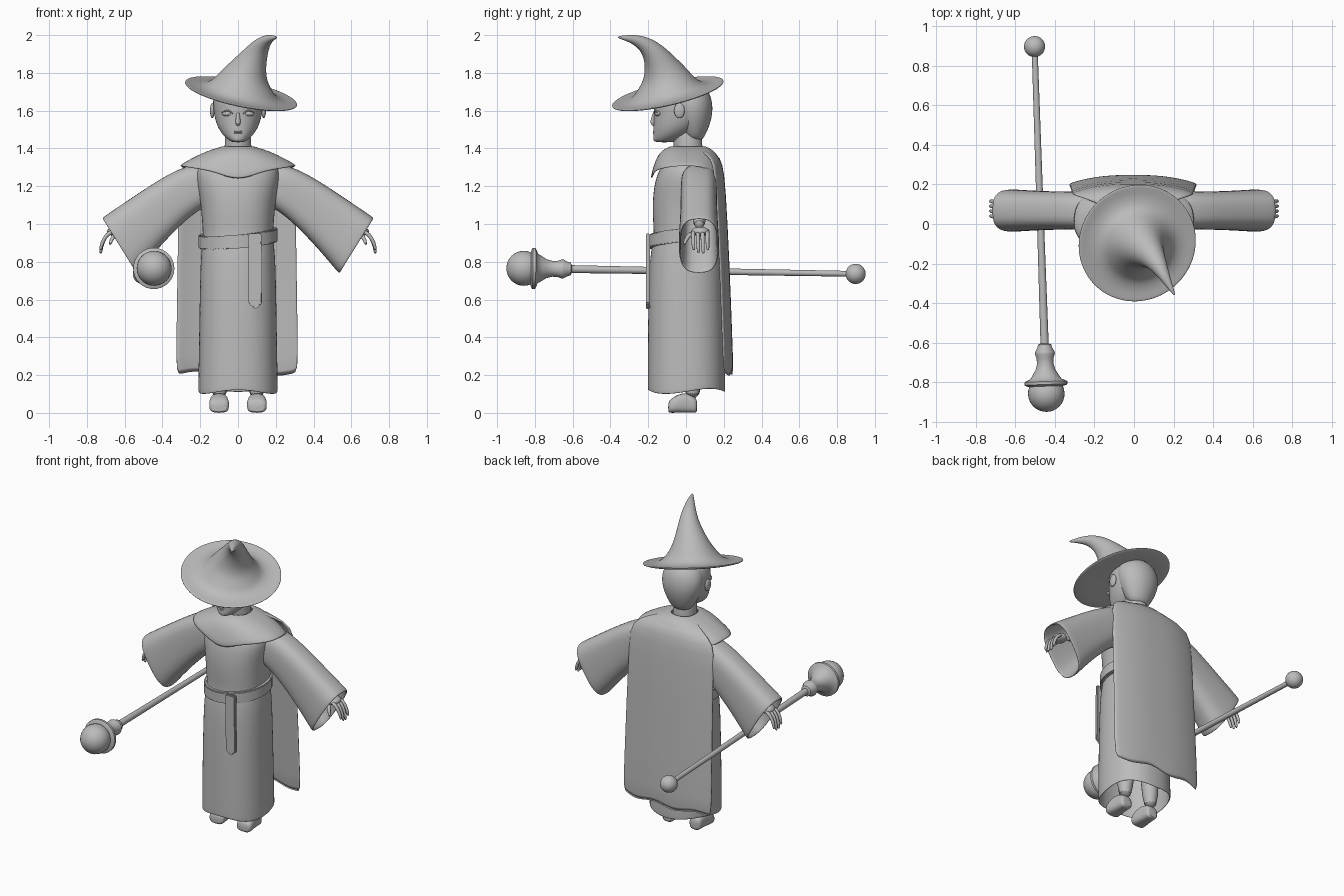
import bpy, bmesh, math
from mathutils import Vector as V

if "Cube" in bpy.data.objects:
    bpy.data.objects.remove(bpy.data.objects["Cube"])

grey = bpy.data.materials.new("plain_grey")
grey.use_nodes = True
grey.diffuse_color = (0.5, 0.5, 0.5, 1)
grey.node_tree.nodes["Principled BSDF"].inputs["Base Color"].default_value = (0.5, 0.5, 0.5, 1)
X, Y, Z = V((1, 0, 0)), V((0, 1, 0)), V((0, 0, 1))


def finish(name, bm, subdiv=0, thick=0):
    bmesh.ops.recalc_face_normals(bm, faces=bm.faces)
    mesh = bpy.data.meshes.new(name)
    bm.to_mesh(mesh)
    bm.free()
    ob = bpy.data.objects.new(name, mesh)
    bpy.context.collection.objects.link(ob)
    mesh.materials.append(grey)
    if thick:
        m = ob.modifiers.new("thickness", "SOLIDIFY")
        m.thickness, m.offset = thick, -1
    if subdiv:
        m = ob.modifiers.new("smooth", "SUBSURF")
        m.levels = m.render_levels = subdiv
    bpy.ops.object.select_all(action="DESELECT")
    bpy.context.view_layer.objects.active = ob
    ob.select_set(True)
    bpy.ops.object.shade_smooth_by_angle(angle=math.radians(50))
    return ob


def skin(bm, rows, wrap=True):
    """Join successive rows of points with quads."""
    vs = [[bm.verts.new(p) for p in row] for row in rows]
    for a, b in zip(vs, vs[1:]):
        n = len(a)
        for i in range(n if wrap else n - 1):
            j = (i + 1) % n
            bm.faces.new((a[i], a[j], b[j], b[i]))
    return vs


def loft(name, rings, n=24, caps=(True, True), power=2, subdiv=2, thick=0):
    """Rings are (centre, half axis, half axis), rounded by a superellipse power."""
    def sp(t):
        return math.copysign(abs(t) ** (2 / power), t)
    rows = []
    for c, u, v in rings:
        angs = [math.tau * i / n for i in range(n)]
        rows.append([V(c) + V(u) * sp(math.cos(a)) + V(v) * sp(math.sin(a)) for a in angs])
    bm = bmesh.new()
    vs = skin(bm, rows)
    if caps[0]:
        bm.faces.new(vs[0])
    if caps[1]:
        bm.faces.new(vs[-1])
    return finish(name, bm, subdiv, thick)


def level(z, y, rx, ry, x=0):
    return ((x, y, z), X * rx, Y * ry)


def tube(name, pts, radii, n=10, subdiv=1):
    pts = [V(p) for p in pts]
    rings = []
    for i, (p, r) in enumerate(zip(pts, radii)):
        t = (pts[min(i + 1, len(pts) - 1)] - pts[max(i - 1, 0)]).normalized()
        u = t.cross(Y if abs(t.y) < 0.8 else X).normalized()
        rings.append((p, u * r, t.cross(u) * r))
    return loft(name, rings, n, subdiv=subdiv)


def ball(name, c, size):
    bm = bmesh.new()
    bmesh.ops.create_uvsphere(bm, u_segments=32, v_segments=16, radius=1)
    for v in bm.verts:
        v.co = V([a + b * s for a, b, s in zip(c, v.co, size)])
    return finish(name, bm)


# Robe: hollow skirt and torso
robe = loft("robe", [level(*r) for r in [
    (0.11, 0.003, 0.212, 0.207), (0.14, 0.003, 0.212, 0.207), (0.5, 0, 0.206, 0.203),
    (0.84, 0, 0.2, 0.195), (0.92, 0.005, 0.186, 0.175), (1.0, 0.005, 0.19, 0.18),
    (1.12, 0.01, 0.2, 0.19), (1.24, 0.02, 0.225, 0.185), (1.31, 0.03, 0.22, 0.16),
    (1.37, 0.03, 0.12, 0.1)]], caps=(False, True), power=2.3, thick=0.008)
for v in robe.data.vertices:
    if v.co.z < 0.12:
        v.co.z += 0.012 * math.sin(3 * math.atan2(v.co.y, v.co.x)) + 0.05 * max(0, v.co.y)

# Belt with a hanging pointed tail
belt_rings = []
for i in range(48):
    a = math.tau * i / 48
    out = V((math.cos(a), math.sin(a), 0))
    c = V((0.196 * out.x, 0.188 * out.y + 0.002, 0.925 + 0.018 * out.x + 0.018 * out.y))
    belt_rings.append([c + out * s * 0.013 + Z * h * 0.036 for s, h in ((-1, -1), (1, -1), (1, 1), (-1, 1))])
bm = bmesh.new()
skin(bm, belt_rings + belt_rings[:1])
bmesh.ops.remove_doubles(bm, verts=bm.verts, dist=0.0001)
bmesh.ops.bevel(bm, geom=[e for e in bm.edges if abs((e.verts[0].co - e.verts[1].co).z) < 0.02],
                offset=0.005, segments=2, affect="EDGES")
finish("belt", bm)
bm = bmesh.new()
front = [bm.verts.new((x, -0.213, z)) for x, z in
         ((0.055, 0.95), (0.125, 0.95), (0.128, 0.58), (0.092, 0.548), (0.056, 0.58))]
face = bm.faces.new(front)
back = bmesh.ops.extrude_face_region(bm, geom=[face])["geom"]
bmesh.ops.translate(bm, vec=Y * 0.022, verts=[g for g in back if isinstance(g, bmesh.types.BMVert)])
bmesh.ops.bevel(bm, geom=bm.edges[:], offset=0.005, segments=2, affect="EDGES")
finish("belt_tail", bm)

# Shoulder mantle with a dipped front edge
rows = []
for rx, yf, yb, z, drop in ((0.075, -0.07, 0.09, 1.415, 0), (0.1, -0.1, 0.12, 1.405, 0),
                            (0.17, -0.145, 0.165, 1.385, 0.1), (0.25, -0.172, 0.19, 1.345, 0.5),
                            (0.31, -0.19, 0.205, 1.312, 1)):
    row = []
    for i in range(48):
        a = math.tau * i / 48
        c, s = math.cos(a), math.sin(a)
        k = 0.75 if s > 0 else 1
        dip = 0.035 * abs(s) ** 2 + 0.038 * max(0, -s) ** 14 + 0.05 * max(0, s) ** 2
        row.append((rx * math.copysign(abs(c) ** k, c), (yb if s > 0 else -yf) * math.copysign(abs(s) ** k, s),
                    z - dip * drop))
    rows.append(row)
bm = bmesh.new()
skin(bm, rows)
finish("shoulder_mantle", bm, 1, 0.012)

# Cape hanging down the back
rows = []
for z, w, y in ((1.4, 0.1, 0.1), (1.375, 0.2, 0.165), (1.32, 0.305, 0.195), (1.2, 0.312, 0.21),
                (0.8, 0.318, 0.23), (0.4, 0.324, 0.245), (0.2, 0.327, 0.252)):
    rows.append([(-0.005 + w * u, y - 0.045 * abs(u) ** 2.5,
                  z + (0.012 * math.sin(7 * u) if z < 0.3 else 0)) for u in [i / 10 - 1 for i in range(21)]])
bm = bmesh.new()
skin(bm, rows, wrap=False)
finish("cape", bm, 1, 0.014)

# Sleeves, hands, legs, boots, ears and eyes on both sides
for side, s in (("left", 1), ("right", -1)):
    def at(x, y, z):
        return V((s * x, y, z))
    loft(side + "_sleeve", [(at(x, 0.068, z), at(hx, 0, hz), Y * hy) for x, z, hx, hz, hy in (
        (0.13, 1.22, 0.01, 0.11, 0.09), (0.24, 1.195, 0.04, 0.115, 0.098), (0.35, 1.125, 0.062, 0.115, 0.096),
        (0.49, 1.01, 0.08, 0.125, 0.1), (0.6, 0.91, 0.09, 0.144, 0.107), (0.628, 0.884, 0.093, 0.148, 0.108))],
        caps=(True, False), power=2.8, thick=0.012)
    tube(side + "_forearm", [at(0.3, 0.07, 1.15), at(0.5, 0.07, 1.04), at(0.6, 0.07, 0.985)], [0.045, 0.04, 0.032])
    ball(side + "_palm", at(0.648, 0.075, 0.96), (0.045, 0.05, 0.025))
    for i, tip in enumerate((0.862, 0.845, 0.842, 0.86)):
        y = 0.038 + 0.025 * i
        tube(f"{side}_finger_{i + 1}", [at(0.66, y, 0.962), at(0.695, y, 0.945), at(0.718, y, 0.905),
             at(0.727, y + 0.003, tip + 0.01), at(0.726, y + 0.003, tip)], [0.013, 0.012, 0.011, 0.009, 0.005], 8)
    tube(side + "_thumb", [at(0.63, 0.04, 0.955), at(0.665, 0.005, 0.935), at(0.68, -0.012, 0.885)],
         [0.014, 0.013, 0.008], 8)
    tube(side + "_leg", [at(0.09, 0.03, 0.5), at(0.095, 0.035, 0.25), at(0.1, 0.035, 0.06)], [0.07, 0.055, 0.042], 16)
    loft(side + "_boot", [(at(0.1 + k * 0.1, y, h), X * w, Z * h) for y, h, w, k in (
        (0.06, 0.035, 0.036, 0), (0.045, 0.043, 0.042, 0), (0.0, 0.054, 0.044, 0), (-0.04, 0.05, 0.052, 0),
        (-0.08, 0.038, 0.055, 0), (-0.095, 0.028, 0.045, 0))], 16, power=3, subdiv=1)
    ball(side + "_ear", at(0.136, -0.035, 1.6), (0.012, 0.028, 0.04))
    ball(side + "_eye", at(0.056, -0.148, 1.585), (0.03, 0.018, 0.015))
    tube(side + "_upper_lid", [at(0.024, -0.166, 1.58), at(0.04, -0.168, 1.597), at(0.062, -0.164, 1.602),
                               at(0.088, -0.15, 1.588)], [0.003, 0.005, 0.005, 0.003], 8)

# Head, hair and neck
loft("neck", [level(1.36, 0.015, 0.08, 0.08), level(1.42, 0.01, 0.068, 0.075), level(1.54, 0.0, 0.068, 0.08)])
loft("head", [level(*r) for r in [
    (1.432, -0.115, 0.03, 0.05), (1.445, -0.105, 0.052, 0.07), (1.475, -0.075, 0.085, 0.098),
    (1.52, -0.045, 0.112, 0.128), (1.57, -0.025, 0.126, 0.145), (1.62, -0.018, 0.134, 0.155),
    (1.68, -0.018, 0.13, 0.153), (1.73, -0.02, 0.105, 0.12), (1.76, -0.02, 0.05, 0.06)]])
loft("hair", [((0, y, z), X * w, V((0, d, -0.1 * d))) for z, y, w, d in [
    (1.44, 0.045, 0.055, 0.035), (1.48, 0.04, 0.085, 0.065), (1.54, 0.037, 0.115, 0.092), (1.6, 0.035, 0.134, 0.107),
    (1.66, 0.03, 0.136, 0.11), (1.72, 0.02, 0.11, 0.1), (1.755, 0.01, 0.06, 0.06)]])
tube("nose", [(0, -0.166, 1.595), (0, -0.172, 1.565), (0, -0.178, 1.535), (0, -0.166, 1.52)],
     [0.008, 0.011, 0.016, 0.009], 10)
for part, z, y in (("upper_lip", 1.489, -0.164), ("lower_lip", 1.479, -0.163)):
    ball(part, (0, y, z), (0.026, 0.012, 0.006))

# Hat: tilted brim flowing into a crown that curls forward and to the left
hat = []
brim_mid, tilt = V((0.015, -0.095, 1.684)), V((0.21, -0.23, 1)).normalized()
for lift, r in ((0.006, 0.08), (0.0, 0.16), (-0.006, 0.25), (0.0, 0.302), (0.008, 0.306),
                (0.012, 0.298), (0.006, 0.25), (0.016, 0.195), (0.05, 0.16)):
    hat.append((brim_mid + tilt * lift, tilt, r))
for c, t, r in (((0.036, -0.11, 1.785), (0.28, -0.3, 1), 0.122), ((0.065, -0.135, 1.845), (0.4, -0.42, 1), 0.088),
                ((0.095, -0.165, 1.9), (0.5, -0.6, 1), 0.064), ((0.125, -0.21, 1.95), (0.5, -0.8, 0.7), 0.044),
                ((0.16, -0.275, 1.98), (0.5, -0.8, 0.3), 0.025), ((0.197, -0.345, 1.988), (0.45, -0.8, 0), 0.009),
                ((0.205, -0.36, 1.988), (0.45, -0.8, 0), 0.003)):
    hat.append((V(c), V(t).normalized(), r))
rings = []
for c, t, r in hat:
    u = (X - t * t.x).normalized()
    rings.append((c, u * r, t.cross(u) * r))
loft("pointed_hat", rings, 32)

# Staff: one turned profile along a near-level axis
tail, tip = V((-0.505, 0.95, 0.735)), V((-0.441, -0.95, 0.767))
axis = (tip - tail).normalized()
u = axis.cross(Z).normalized()


def turned(name, profile):
    loft(name, [(tail + axis * d, u * r, axis.cross(u) * r) for d, r in profile], 32, subdiv=0)


def arc(mid, r, steps=16):
    return [(mid - r * math.cos(math.pi * i / steps), r * math.sin(math.pi * i / steps) + 0.0005)
            for i in range(steps + 1)]


turned("staff_knob", arc(0.052, 0.053))
turned("staff_rod", [(0.05, 0.015), (1.0, 0.018), (1.6, 0.021)])
turned("staff_collar", [(1.555, 0.02), (1.562, 0.034), (1.575, 0.036), (1.6, 0.05), (1.61, 0.05), (1.63, 0.043),
                        (1.66, 0.042), (1.69, 0.05), (1.715, 0.066), (1.735, 0.078), (1.745, 0.1),
                        (1.75, 0.109), (1.765, 0.109), (1.77, 0.1), (1.775, 0.08)])
turned("staff_orb", arc(1.81, 0.092))
